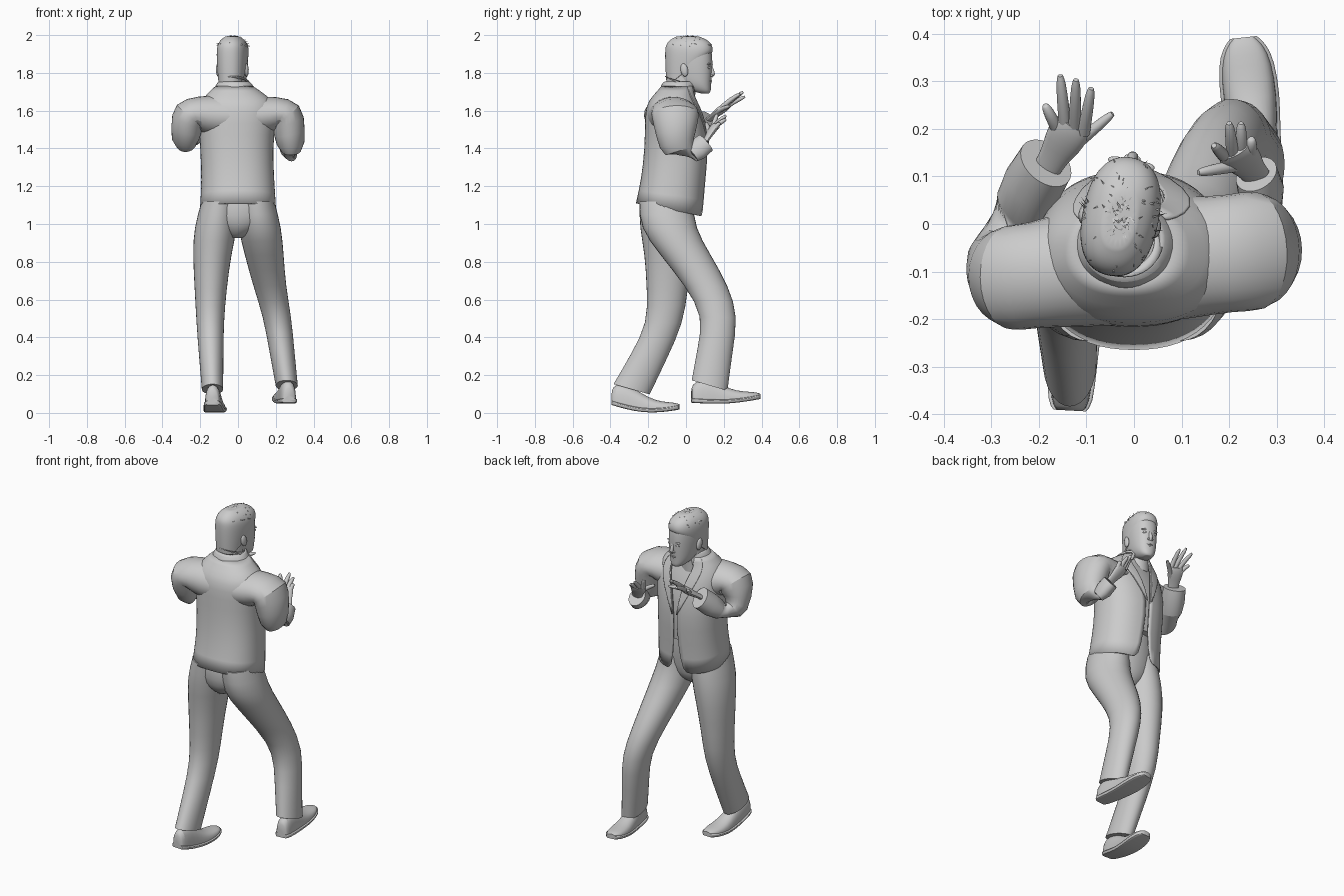
import bpy, bmesh, math, random
from math import sin, cos, pi
from mathutils import Vector, Matrix

random.seed(4)
if "Cube" in bpy.data.objects:
    bpy.data.objects.remove(bpy.data.objects["Cube"], do_unlink=True)

GREY = 0.6
mat = bpy.data.materials.new("plain grey")
mat.use_nodes = True
mat.diffuse_color = (GREY, GREY, GREY, 1)
mat.node_tree.nodes["Principled BSDF"].inputs["Base Color"].default_value = (GREY, GREY, GREY, 1)


def finish(name, bm, sub=1, thick=0, angle=50):
    bmesh.ops.recalc_face_normals(bm, faces=bm.faces)
    mesh = bpy.data.meshes.new(name)
    bm.to_mesh(mesh)
    bm.free()
    mesh.materials.append(mat)
    ob = bpy.data.objects.new(name, mesh)
    bpy.context.collection.objects.link(ob)
    bpy.ops.object.select_all(action='DESELECT')
    ob.select_set(True)
    bpy.context.view_layer.objects.active = ob
    bpy.ops.object.shade_smooth_by_angle(angle=math.radians(angle))
    if sub:
        ob.modifiers.new("Round", 'SUBSURF').levels = sub
        ob.modifiers["Round"].render_levels = sub
    if thick:
        ob.modifiers.new("Cloth", 'SOLIDIFY').thickness = thick
    return ob


def skin(name, rings, closed=True, caps=True, sub=1, thick=0):
    """Bridge a list of point rings into one surface with crisp ends."""
    bm = bmesh.new()
    crease = bm.edges.layers.float.new("crease_edge")
    rows = [[bm.verts.new(p) for p in ring] for ring in rings]
    n = len(rows[0])
    for a, b in zip(rows, rows[1:]):
        for i in range(n if closed else n - 1):
            j = (i + 1) % n
            bm.faces.new((a[i], a[j], b[j], b[i]))
    if caps:
        bm.faces.new(rows[0])
        bm.faces.new(rows[-1])
    for row in (rows[0], rows[-1]):
        for i in range(n if closed else n - 1):
            bm.edges.get((row[i], row[(i + 1) % n]))[crease] = 1
    return finish(name, bm, sub, thick)


def power(v, e):
    return math.copysign(abs(v) ** e, v)


def loft(name, rings, tilt=0, spans=None, grow=0, n=20, thick=0, sub=1, box=1):
    """Stack level rings (x, y, z, rx, ry); tilt lowers the front of the first two,
    box under 1 squares the outline."""
    out = []
    for k, (x, y, z, rx, ry) in enumerate(rings):
        a0, a1 = spans[k] if spans else (0, 2 * pi * (n - 1) / n)
        drop = tilt * max(0, 1 - k / 2)
        angles = [a0 + (a1 - a0) * i / (n - 1) for i in range(n)]
        out.append([(x + (rx + grow) * power(cos(a), box), y + (ry + grow) * power(sin(a), box),
                     z - drop * sin(a)) for a in angles])
    return skin(name, out, not spans, not spans, sub, thick)


def tube(name, pts, side=(1, 0, 0), flat=1, n=12, sub=1):
    """Sweep an ellipse along points (x, y, z, radius)."""
    c = [Vector(p[:3]) for p in pts]
    out = []
    for k, p in enumerate(pts):
        t = (c[min(k + 1, len(c) - 1)] - c[max(k - 1, 0)]).normalized()
        u = Vector(side)
        u = (u - t * u.dot(t)).normalized()
        v = t.cross(u) * flat
        out.append([c[k] + p[3] * (u * cos(a) + v * sin(a)) for a in (2 * pi * i / n for i in range(n))])
    return skin(name, out, sub=sub)


def ball(name, place, size, turn=0):
    bm = bmesh.new()
    bmesh.ops.create_uvsphere(bm, u_segments=16, v_segments=10, radius=1)
    bm.transform(Matrix.Translation(place) @ Matrix.Rotation(turn, 4, 'X') @ Matrix.Diagonal((*size, 1)))
    return finish(name, bm, 0)


# Trousers
loft("trouser_seat", [(-.01, -.1, .925, .03, .06), (0, -.1, .965, .12, .12), (0, -.105, 1.04, .195, .14),
                      (0, -.095, 1.14, .18, .145), (0, -.08, 1.24, .17, .13)])
legs = {
    "left": [(.258, .125, .145, .06, .097), (.232, .153, .33, .068, .094), (.208, .185, .51, .076, .094),
             (.167, .112, .67, .088, .117), (.138, -.005, .84, .106, .137), (.115, -.1, .98, .118, .15),
             (.095, -.105, 1.12, .1, .145)],
    "right": [(-.135, -.288, .125, .058, .098), (-.142, -.195, .3, .066, .096), (-.148, -.107, .48, .074, .097),
              (-.145, -.1, .65, .086, .11), (-.138, -.09, .84, .104, .13), (-.118, -.1, .98, .118, .15),
              (-.095, -.105, 1.12, .1, .145)]}
for s, rings in legs.items():
    loft(s + "_trouser_leg", rings, tilt=.028, n=16)


# Shoes: a domed upper on a thin sole, swept from heel to toe
def shoe(side, heel, toe, sag):
    heel, toe = Vector(heel), Vector(toe)
    across = (toe - heel).cross((0, 0, 1)).normalized()
    shape = [(0, .028, .06), (.04, .042, .1), (.25, .046, .115), (.45, .05, .08),
             (.65, .058, .045), (.85, .054, .03), (.95, .04, .02), (1, .022, .01)]
    for part, extra, base in (("upper", 0, 0), ("sole", .007, -.018)):
        rings = []
        for t, w, h in shape:
            c = heel.lerp(toe, t) - Vector((0, 0, sag * sin(pi * t)))
            ring = []
            for i in range(16):
                a = 2 * pi * i / 16
                top = h if part == "upper" else .006
                z = top * power(sin(a), .7) if sin(a) > 0 else base * min(1, -3 * sin(a))
                ring.append(c + across * (w + extra) * cos(a) + Vector((0, 0, z)))
            rings.append(ring)
        skin(side + "_shoe_" + part, rings)


shoe("left", (.27, .03, .072), (.23, .392, .092), .015)
shoe("right", (-.135, -.392, .06), (-.115, -.035, .036), .028)

# Jacket with an open front, a shirt inside and folded lapels
body = [(0, -.088, 1.075, .203, .178), (0, -.068, 1.23, .193, .168), (-.008, -.05, 1.4, .193, .17),
        (-.005, -.058, 1.54, .205, .16), (0, -.072, 1.63, .205, .142), (-.01, -.065, 1.68, .165, .11),
        (-.02, -.045, 1.73, .1, .085)]
gaps = [.16, .05, .04, .12, .28, .4, .5]
loft("jacket", body, tilt=.035, spans=[(pi / 2 + g, 5 * pi / 2 - g) for g in gaps], n=28, thick=.008, box=.88)
loft("shirt", body[1:], grow=-.016, box=.88)
for s, sign in (("left", -1), ("right", 1)):
    wide = [(pi / 2 + sign * g, pi / 2 + sign * (g + w)) for g, w in zip(gaps[2:], (.02, .25, .32, .35, .5))]
    loft(s + "_lapel", body[2:], spans=wide, grow=.006, n=6, thick=.006, box=.88)
collar = [(-.017, -.04, 1.695, .118, .1), (-.02, -.035, 1.745, .095, .088), (-.022, -.03, 1.755, .08, .076)]
loft("jacket_collar", collar, tilt=.02, spans=[(pi / 2 + .5, 5 * pi / 2 - .5)] * 3, thick=.008)
loft("shirt_collar", collar[1:], tilt=.04, spans=[(pi / 2 + .1, 5 * pi / 2 - .1)] * 2, grow=-.012, thick=.005)

# Sleeves, running out of the upper back over a padded shoulder
tube("right_sleeve", [(-.01, -.08, 1.57, .135), (-.13, -.095, 1.57, .128), (-.21, -.108, 1.585, .112),
                      (-.266, -.115, 1.59, .118), (-.272, -.105, 1.5, .098), (-.283, -.07, 1.41, .087),
                      (-.245, .03, 1.45, .078), (-.185, .128, 1.55, .067)], side=(0, 1, 0), flat=.88, n=14)
tube("left_sleeve", [(.01, -.075, 1.57, .14), (.12, -.07, 1.57, .132), (.2, -.062, 1.585, .125),
                     (.264, -.055, 1.592, .134), (.272, -.055, 1.48, .11), (.285, -.045, 1.37, .091),
                     (.28, .02, 1.36, .073), (.257, .105, 1.43, .057)], side=(0, 1, 0), flat=.78, n=14)


# Hands: a flat palm with five spread fingers
def hand(side, wrist, centre, across, tips):
    wrist, centre, across = Vector(wrist), Vector(centre), Vector(across).normalized()
    along = centre - wrist
    tube(side + "_palm", [(*(wrist + along * t), r) for t, r in
                          ((-.4, .03), (.3, .032), (.9, .043), (1.5, .045), (1.8, .036))], across, .45)
    for i, tip in enumerate(tips):
        tip = Vector(tip)
        root = centre + across * (.05 - .02 * i) + along * .5 if i else centre + across * .02 - along * .4
        mid = root.lerp(tip, .5) + Vector((0, 0, .006))
        tube("%s_finger_%d" % (side, i), [(*root, .015), (*mid, .0135), (*root.lerp(tip, .9), .011),
                                          (*tip, .006)], across, n=8)


hand("right", (-.175, .13, 1.56), (-.148, .175, 1.595), (1, -.2, .25),
     [(-.045, .232, 1.625), (-.09, .285, 1.69), (-.122, .303, 1.7), (-.155, .312, 1.675), (-.187, .25, 1.64)])
hand("left", (.25, .11, 1.45), (.228, .135, 1.49), (-1, -.1, .25),
     [(.135, .108, 1.535), (.168, .165, 1.58), (.2, .212, 1.575), (.225, .212, 1.555), (.247, .18, 1.535)])

# Head, facing +y in its own frame, then turned a little
head_parts = []
add = head_parts.append
skull = [(0, .085, 1.692, .02, .023), (0, .07, 1.702, .04, .048), (0, .04, 1.735, .06, .078),
         (0, .02, 1.78, .069, .103), (0, .008, 1.83, .075, .118), (0, .002, 1.88, .078, .124),
         (0, 0, 1.93, .076, .12), (0, 0, 1.965, .062, .096), (0, -.002, 1.985, .035, .055)]
add(loft("head", skull, sub=2, box=.85))
add(loft("neck", [(0, -.035, 1.64, .07, .065), (0, -.035, 1.72, .064, .07), (0, -.025, 1.8, .063, .08)]))
add(tube("nose", [(0, .116, 1.838, .007), (0, .125, 1.815, .01), (0, .131, 1.793, .013),
                  (0, .12, 1.783, .01)]))
add(ball("upper_lip", (0, .113, 1.757, ), (.021, .01, .005)))
add(ball("lower_lip", (0, .11, 1.747), (.018, .01, .006)))
add(ball("chin", (0, .096, 1.712), (.024, .018, .017)))
for s, sign in (("left", 1), ("right", -1)):
    add(ball(s + "_ear", (sign * .077, -.01, 1.815), (.011, .02, .035), .2))
    add(ball(s + "_eye", (sign * .03, .112, 1.828), (.014, .009, .007)))
    add(ball(s + "_brow", (sign * .03, .113, 1.846), (.02, .009, .006)))
    add(ball(s + "_nostril", (sign * .011, .122, 1.787), (.007, .009, .006)))

# Short hair: a close cap and scattered tufts
cap = [(0, -.015, 1.8, .072, .104), (0, -.004, 1.855, .079, .123), (0, 0, 1.915, .083, .13),
       (0, 0, 1.95, .077, .125), (0, -.002, 1.977, .06, .1), (0, -.008, 1.993, .034, .06)]
add(loft("hair_cap", cap, tilt=-.09, sub=2, box=.85))
bm = bmesh.new()
for k in range(170):
    a, e = random.uniform(0, 2 * pi), random.uniform(.35, 1.5)
    out = Vector((cos(a) * cos(e), sin(a) * cos(e), sin(e)))
    p = Vector((0, 0, 1.91)) + Vector((out.x * .084, out.y * .128, out.z * .084))
    lean = Vector((random.uniform(-1, 1), random.uniform(-1, 1), 0)).normalized()
    w = lean.cross(out).normalized() * .003
    bm.faces.new([bm.verts.new(q) for q in (p - w, p + w, p + lean * .014 + out * .006)])
add(finish("hair_tufts", bm, 0))
for ob in head_parts:
    ob.matrix_world = Matrix.Translation((-.028, .016, 0)) @ Matrix.Rotation(-.2, 4, 'Z')
